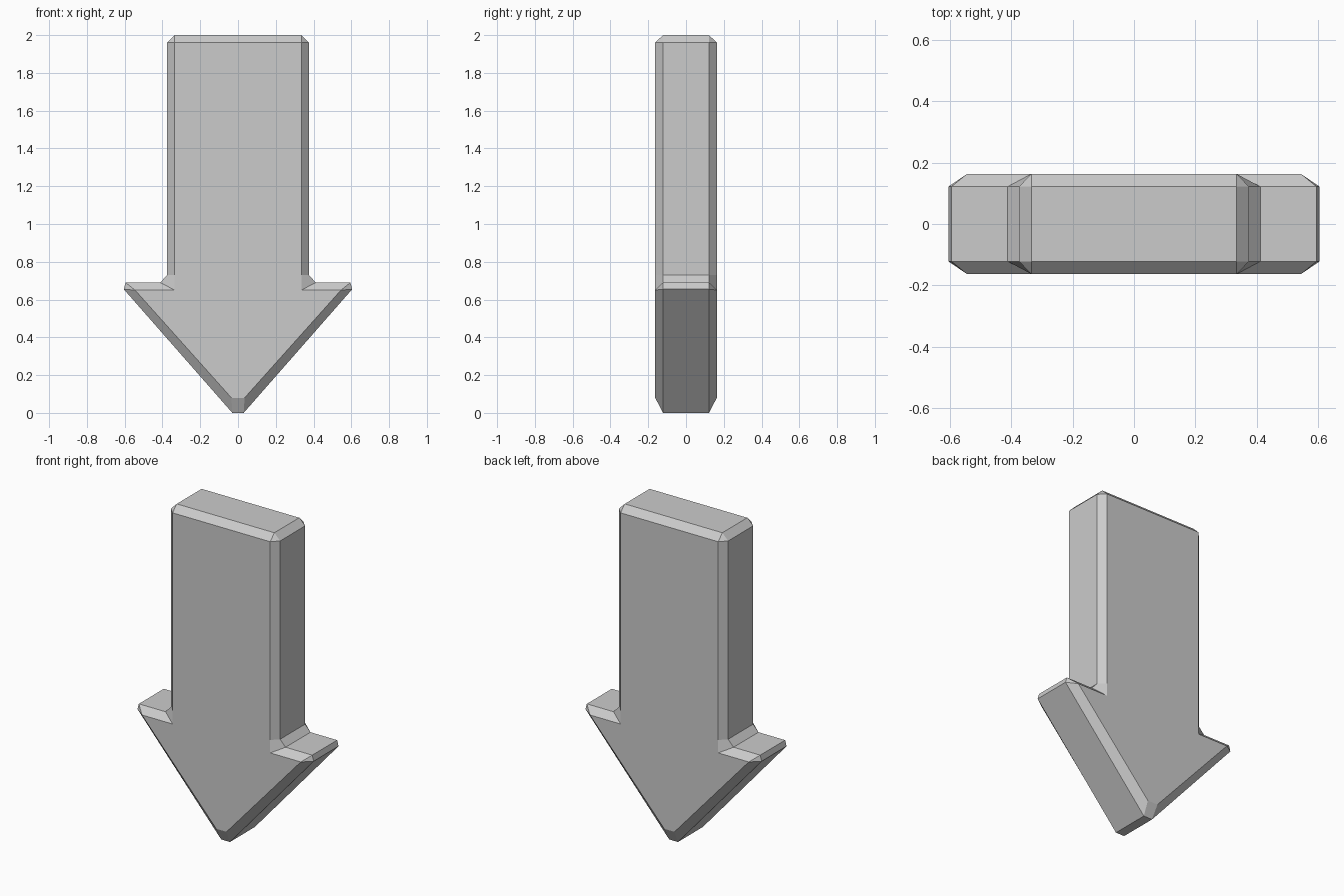
import bpy
import bmesh

cube = bpy.data.objects.get("Cube")
if cube:
    bpy.data.objects.remove(cube, do_unlink=True)

# Plain grey material
grey = bpy.data.materials.new("light_grey")
grey.use_nodes = True
colour = (0.6, 0.6, 0.6, 1)
grey.diffuse_color = colour
grey.node_tree.nodes["Principled BSDF"].inputs["Base Color"].default_value = colour

RIM_Y, FACE_Y = 0.122, 0.163

# Right half of the outline, from the tip upwards: rim point and its face point
tip, wing, inner = (0.035, 0.08), (0.545, 0.65), (0.335, 0.65)
neck, top = (0.335, 0.73), (0.335, 1.96)
half = [
    ((0.03, 0.0), tip),
    ((0.605, 0.655), wing),
    ((0.595, 0.69), wing),
    ((0.412, 0.69), inner),
    ((0.375, 0.73), neck),
    ((0.375, 1.96), top),
    ((0.335, 2.0), top),
]


def mirror(p):
    return (-p[0], p[1])


outline = half + [(mirror(r), mirror(f)) for r, f in reversed(half)]

# Bevelled arrow: a rim band, a chamfer ring on each side and two flat faces
bm = bmesh.new()
rings = []
for y, side in ((-FACE_Y, 1), (-RIM_Y, 0), (RIM_Y, 0), (FACE_Y, 1)):
    rings.append([bm.verts.new((pair[side][0], y, pair[side][1])) for pair in outline])
for a, b in zip(rings, rings[1:]):
    for i in range(len(outline)):
        j = (i + 1) % len(outline)
        bm.faces.new((a[i], a[j], b[j], b[i]))

# Merge the shared corners, then close front and back
bmesh.ops.remove_doubles(bm, verts=bm.verts[:], dist=0.0005)
open_edges = [e for e in bm.edges if e.is_boundary]
bmesh.ops.holes_fill(bm, edges=open_edges, sides=0)
bmesh.ops.recalc_face_normals(bm, faces=bm.faces[:])

mesh = bpy.data.meshes.new("down_arrow")
bm.to_mesh(mesh)
bm.free()
mesh.materials.append(grey)
arrow = bpy.data.objects.new("down_arrow", mesh)
bpy.context.collection.objects.link(arrow)
